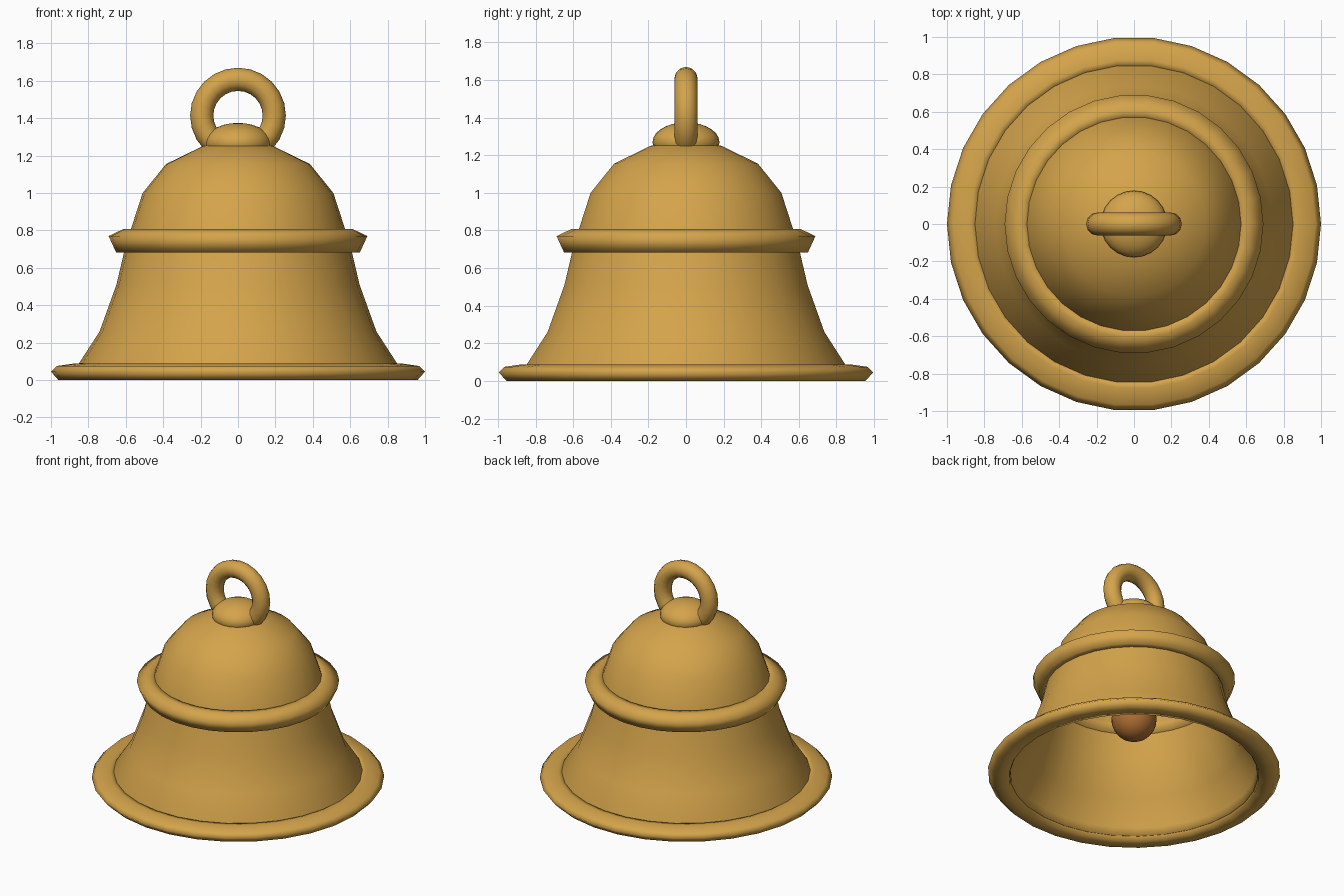
import bpy, bmesh, math

if "Cube" in bpy.data.objects:
    bpy.data.objects.remove(bpy.data.objects["Cube"], do_unlink=True)

SIDES = 30


def material(name, rgb):
    m = bpy.data.materials.new(name)
    m.use_nodes = True
    m.diffuse_color = (*rgb, 1)
    m.node_tree.nodes["Principled BSDF"].inputs["Base Color"].default_value = (*rgb, 1)
    return m


gold = material("gold", (0.66, 0.37, 0.07))
bronze = material("bronze", (0.43, 0.16, 0.035))


def finish(obj, name, mat):
    obj.name = obj.data.name = name
    obj.data.materials.append(mat)
    obj.data.shade_smooth()
    return obj


def lathe(name, profile, mat, closed=False):
    """Spin a radius/height profile around the z axis."""
    bm = bmesh.new()
    verts = [bm.verts.new((r, 0, z)) for r, z in profile]
    pairs = list(zip(verts, verts[1:]))
    if closed:
        pairs.append((verts[-1], verts[0]))
    edges = [bm.edges.new(p) for p in pairs]
    bmesh.ops.spin(bm, geom=verts + edges, cent=(0, 0, 0), axis=(0, 0, 1),
                   angle=math.tau, steps=SIDES, use_merge=True)
    bmesh.ops.remove_doubles(bm, verts=bm.verts, dist=0.0005)
    bmesh.ops.recalc_face_normals(bm, faces=bm.faces)
    mesh = bpy.data.meshes.new(name)
    bm.to_mesh(mesh)
    bm.free()
    obj = bpy.data.objects.new(name, mesh)
    bpy.context.collection.objects.link(obj)
    return finish(obj, name, mat)


def ball(name, z, radius, height, mat):
    bpy.ops.mesh.primitive_uv_sphere_add(segments=24, ring_count=14, radius=1, location=(0, 0, z))
    obj = bpy.context.object
    obj.scale = (radius, radius, height)
    return finish(obj, name, mat)


# Hollow bell wall, from the mouth up to the crown
wall = lathe("bell_wall", [(0.86, 0.03), (0.85, 0.09), (0.74, 0.26), (0.65, 0.51),
                           (0.61, 0.68), (0.575, 0.8), (0.51, 1.0), (0.385, 1.155),
                           (0.19, 1.25), (0, 1.28)], gold)
shell = wall.modifiers.new("thickness", "SOLIDIFY")
shell.thickness = 0.015
shell.offset = -1

# Rounded lip and shoulder band
lathe("mouth_rim", [(0.855, 0.005), (0.96, 0), (1.0, 0.045), (0.97, 0.075),
                    (0.88, 0.088), (0.845, 0.088)], gold, closed=True)
lathe("shoulder_band", [(0.59, 0.683), (0.652, 0.683), (0.692, 0.77),
                        (0.612, 0.808), (0.56, 0.808)], gold, closed=True)

# Crown knob and hanging loop
ball("crown_knob", 1.27, 0.178, 0.105, gold)
bpy.ops.mesh.primitive_torus_add(major_radius=0.194, minor_radius=0.062, major_segments=24,
                                 minor_segments=12, location=(0, 0, 1.414),
                                 rotation=(math.pi / 2, 0, 0))
finish(bpy.context.object, "hanging_loop", gold)

# Clapper
ball("clapper_ball", 0.46, 0.155, 0.155, bronze)
bpy.ops.mesh.primitive_cylinder_add(vertices=12, radius=0.03, depth=0.7, location=(0, 0, 0.91))
finish(bpy.context.object, "clapper_rod", bronze)
bpy.ops.object.shade_smooth_by_angle()
